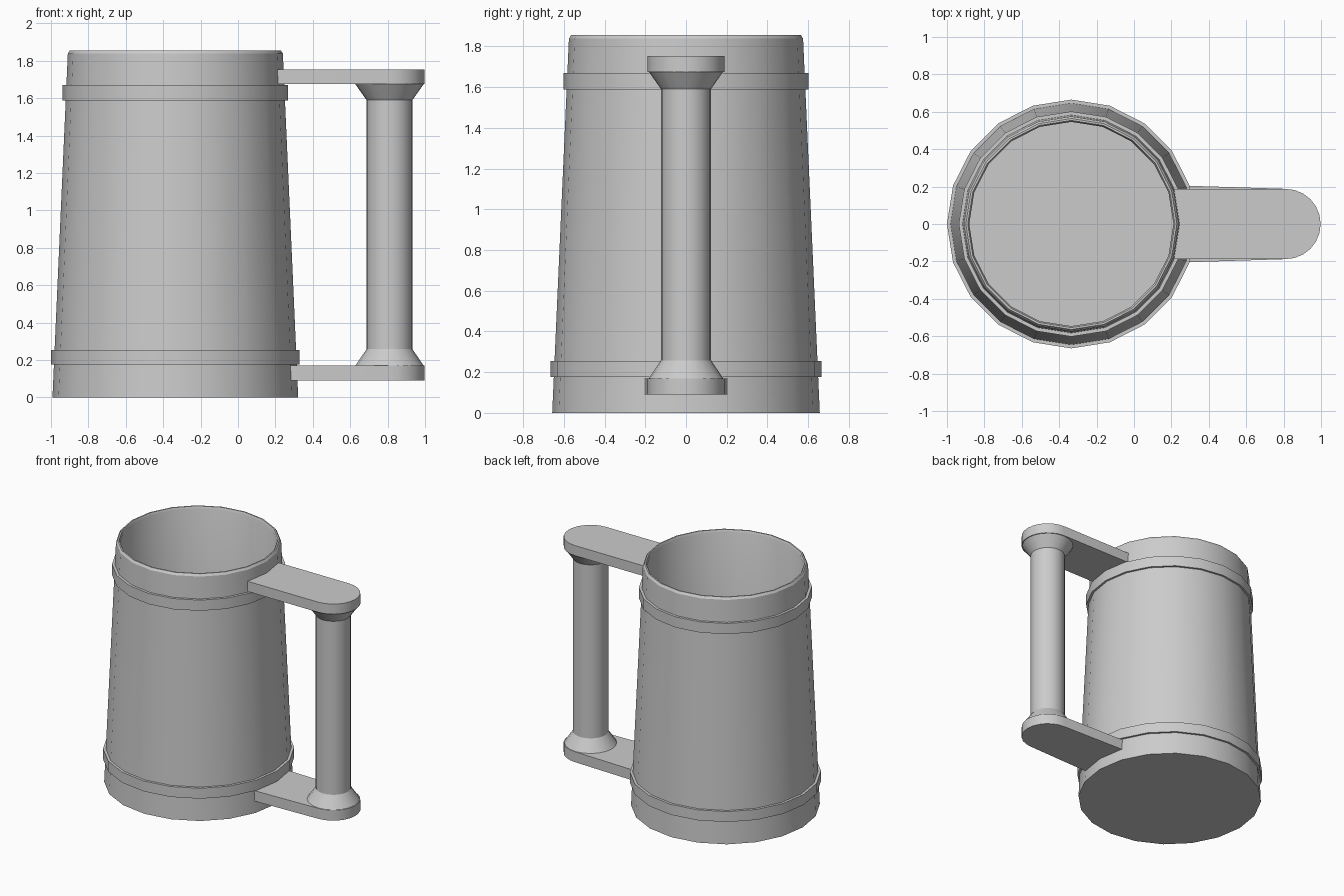
import bpy, bmesh
from math import cos, sin, pi, sqrt

if "Cube" in bpy.data.objects:
    bpy.data.objects.remove(bpy.data.objects["Cube"])

MUG_X, GRIP_X, SIDES = -0.335, 0.81, 20


def finish(name, bm, angle=30):
    bmesh.ops.recalc_face_normals(bm, faces=bm.faces)
    mesh = bpy.data.meshes.new(name)
    bm.to_mesh(mesh)
    bm.free()
    ob = bpy.data.objects.new(name, mesh)
    bpy.context.collection.objects.link(ob)
    bpy.ops.object.select_all(action='DESELECT')
    ob.select_set(True)
    bpy.context.view_layer.objects.active = ob
    bpy.ops.object.shade_smooth_by_angle(angle=angle * pi / 180)
    return ob


def lathe(name, cx, profile, ring=False):
    """Turn (radius, z) points around a vertical axis; open profiles get capped ends."""
    bm = bmesh.new()
    loops = []
    for r, z in profile:
        loops.append([bm.verts.new((cx + r * cos(2 * pi * i / SIDES),
                                    r * sin(2 * pi * i / SIDES), z))
                      for i in range(SIDES)])
    pairs = list(zip(loops, loops[1:]))
    if ring:
        pairs.append((loops[-1], loops[0]))
    for a, b in pairs:
        for i in range(SIDES):
            j = (i + 1) % SIDES
            bm.faces.new((a[i], a[j], b[j], b[i]))
    if not ring:
        bm.faces.new(loops[0])
        bm.faces.new(loops[-1])
    return finish(name, bm)


def bracket(name, z0, z1, wall_r, half_w):
    """Flat arm with a rounded outer end and an inner end buried in the mug wall."""
    r = 0.188
    pts = [(GRIP_X + r * cos(a), r * sin(a))
           for a in (-pi / 2 + pi * i / 12 for i in range(13))]
    x_side = MUG_X + sqrt(wall_r ** 2 - half_w ** 2)
    pts += [(x_side, half_w), (MUG_X + wall_r, 0), (x_side, -half_w)]
    bm = bmesh.new()
    face = bm.faces.new([bm.verts.new((x, y, z0)) for x, y in pts])
    up = bmesh.ops.extrude_face_region(bm, geom=[face])['geom']
    bmesh.ops.translate(bm, vec=(0, 0, z1 - z0),
                        verts=[v for v in up if isinstance(v, bmesh.types.BMVert)])
    # extrusion removes the source face, so close the underside when needed
    edges = [e for e in bm.edges if e.is_boundary]
    if edges:
        bmesh.ops.contextual_create(bm, geom=edges)
    return finish(name, bm)


# tapered hollow body with a bevelled rim
lathe("mug_body", MUG_X, [(0.657, 0), (0.575, 1.838), (0.564, 1.855),
                          (0.554, 1.855), (0.546, 1.838), (0.62, 0.08)])

# hoops around the body
for name, r, z0, z1 in (("lower_hoop", 0.665, 0.175, 0.255),
                        ("upper_hoop", 0.602, 1.588, 1.67)):
    lathe(name, MUG_X, [(r, z0), (r, z1), (r - 0.03, z1), (r - 0.03, z0)], ring=True)

# handle arms
bracket("upper_arm", 1.675, 1.753, 0.565, 0.188)
bracket("lower_arm", 0.09, 0.17, 0.638, 0.205)

# upright grip with flared ends
lathe("grip", GRIP_X, [(0.184, 0.168), (0.123, 0.258), (0.123, 1.59), (0.184, 1.677)])
